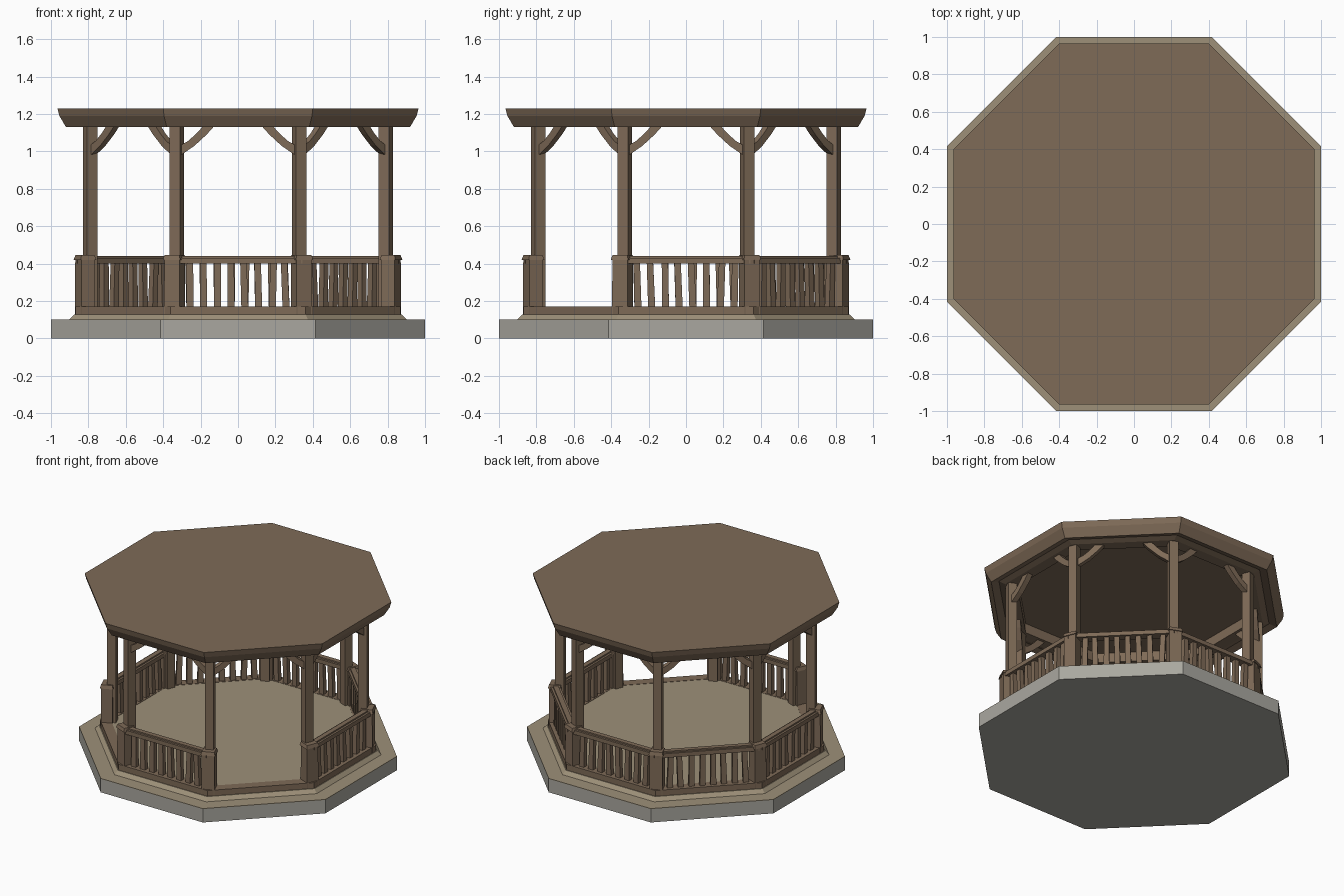
import bpy, bmesh, random
from math import cos, sin, pi, radians, tan
from mathutils import Matrix, Vector

if "Cube" in bpy.data.objects:
    bpy.data.objects.remove(bpy.data.objects["Cube"])

random.seed(4)
T = tan(pi / 8)          # half side length per unit of apothem


def material(name, rgb):
    m = bpy.data.materials.new(name)
    m.diffuse_color = (*rgb, 1)
    m.use_nodes = True
    m.node_tree.nodes["Principled BSDF"].inputs["Base Color"].default_value = m.diffuse_color
    return m


WOOD = material("wood", (0.21, 0.145, 0.095))
TAN = material("tan_stone", (0.34, 0.28, 0.19))
GREY = material("grey_stone", (0.40, 0.39, 0.35))


def finish(bm, name, mat):
    bmesh.ops.recalc_face_normals(bm, faces=bm.faces)
    me = bpy.data.meshes.new(name)
    bm.to_mesh(me)
    bm.free()
    ob = bpy.data.objects.new(name, me)
    bpy.context.collection.objects.link(ob)
    me.materials.append(mat)
    return ob


def octagon(name, profile, mat, closed=False):
    """Eight-sided lathe of (apothem, z) points, capped or closed to a ring."""
    bm = bmesh.new()
    rings = []
    for a, z in profile:
        r = a / cos(pi / 8)
        rings.append([bm.verts.new((r * cos(pi / 8 + i * pi / 4), r * sin(pi / 8 + i * pi / 4), z))
                      for i in range(8)])
    pairs = list(zip(rings, rings[1:]))
    if closed:
        pairs.append((rings[-1], rings[0]))
    else:
        bm.faces.new(rings[0])
        bm.faces.new(rings[-1])
    for lo, hi in pairs:
        for i in range(8):
            j = (i + 1) % 8
            bm.faces.new((lo[i], lo[j], hi[j], hi[i]))
    return finish(bm, name, mat)


def box(bm, frame, lo, hi, lean=0.0, taper=1.0):
    """Box between two corners in a local frame; top may lean or taper."""
    v = bmesh.ops.create_cube(bm, size=1)["verts"]
    c, s = (Vector(lo) + Vector(hi)) / 2, Vector(hi) - Vector(lo)
    for p in v:
        k = taper if p.co.z > 0 else 1
        dx = lean if p.co.z > 0 else 0
        p.co = frame @ Vector((c.x, c.y + dx, c.z)) + frame.to_3x3() @ Vector(
            (p.co.x * s.x * k, p.co.y * s.y * k, p.co.z * s.z))


def prism(bm, frame, outline, x0, x1):
    """Extrude a (y, z) outline from x0 to x1 in a local frame."""
    a = [bm.verts.new(frame @ Vector((x0, y, z))) for y, z in outline]
    b = [bm.verts.new(frame @ Vector((x1, y, z))) for y, z in outline]
    bm.faces.new(a)
    bm.faces.new(b[::-1])
    for i in range(len(a)):
        j = (i + 1) % len(a)
        bm.faces.new((a[i], b[i], b[j], a[j]))


# Stone slab, its paved top and the raised deck
octagon("stone_slab", [(1, 0), (1, 0.098)], GREY)
octagon("slab_top", [(1, 0.098), (1, 0.102)], TAN)
octagon("deck_step", [(0.90, 0.102), (0.875, 0.128)], TAN)
octagon("deck_curb", [(0.87, 0.11), (0.87, 0.17), (0.80, 0.17), (0.80, 0.11)], WOOD, True)
octagon("deck_floor", [(0.81, 0.11), (0.81, 0.168)], TAN)

# Flat roof with sloping fascia and recessed ceiling
octagon("roof", [(0.965, 1.23), (0.955, 1.19), (0.92, 1.13), (0.87, 1.145),
                 (0.83, 1.13), (0.75, 1.13), (0.75, 1.20)], WOOD)

# Posts on pedestals at the eight corners
posts, pedestals = bmesh.new(), bmesh.new()
for i in range(8):
    f = Matrix.Rotation(pi / 8 + i * pi / 4, 4, 'Z')
    r = 0.79 / cos(pi / 8)
    box(posts, f, (r - 0.03, -0.03, 0.12), (r + 0.03, 0.03, 1.17))
    r = 0.818 / cos(pi / 8)
    box(pedestals, f, (r - 0.04, -0.045, 0.12), (r + 0.04, 0.045, 0.425), taper=0.96)
    box(pedestals, f, (r - 0.045, -0.05, 0.42), (r + 0.045, 0.05, 0.445), taper=0.85)
finish(posts, "posts", WOOD)
finish(pedestals, "pedestals", WOOD)

# Curved brackets on every side; railings on all but the two front diagonals
brackets, rails, balusters = bmesh.new(), bmesh.new(), bmesh.new()
for k in range(8):
    f = Matrix.Rotation(k * pi / 4, 4, 'Z')
    for s in (-1, 1):
        e = 0.79 * T - 0.015
        curve = [(0, 0.975), (0.08, 1.03), (0.145, 1.09), (0.19, 1.14),
                 (0.13, 1.14), (0.09, 1.095), (0.045, 1.055), (0, 1.03)]
        prism(brackets, f, [(s * (e - d), z) for d, z in curve], 0.77, 0.81)
    if k in (5, 7):
        continue
    a = 0.83
    h = a * T
    prism(rails, f, [(-h, 0.40), (h, 0.40), (h, 0.43), (-h, 0.43)], a - 0.035, a + 0.03)
    prism(rails, f, [(-h, 0.425), (h, 0.425), (h, 0.44), (-h, 0.44)], a - 0.02, a + 0.015)
    for n in range(8):
        y = -0.257 + n * 0.514 / 7
        box(balusters, f, (a - 0.02, y - 0.019, 0.165), (a + 0.015, y + 0.019, 0.41),
            lean=random.uniform(-0.012, 0.012), taper=0.9)
finish(brackets, "roof_brackets", WOOD)
finish(rails, "handrails", WOOD)
finish(balusters, "balusters", WOOD)
